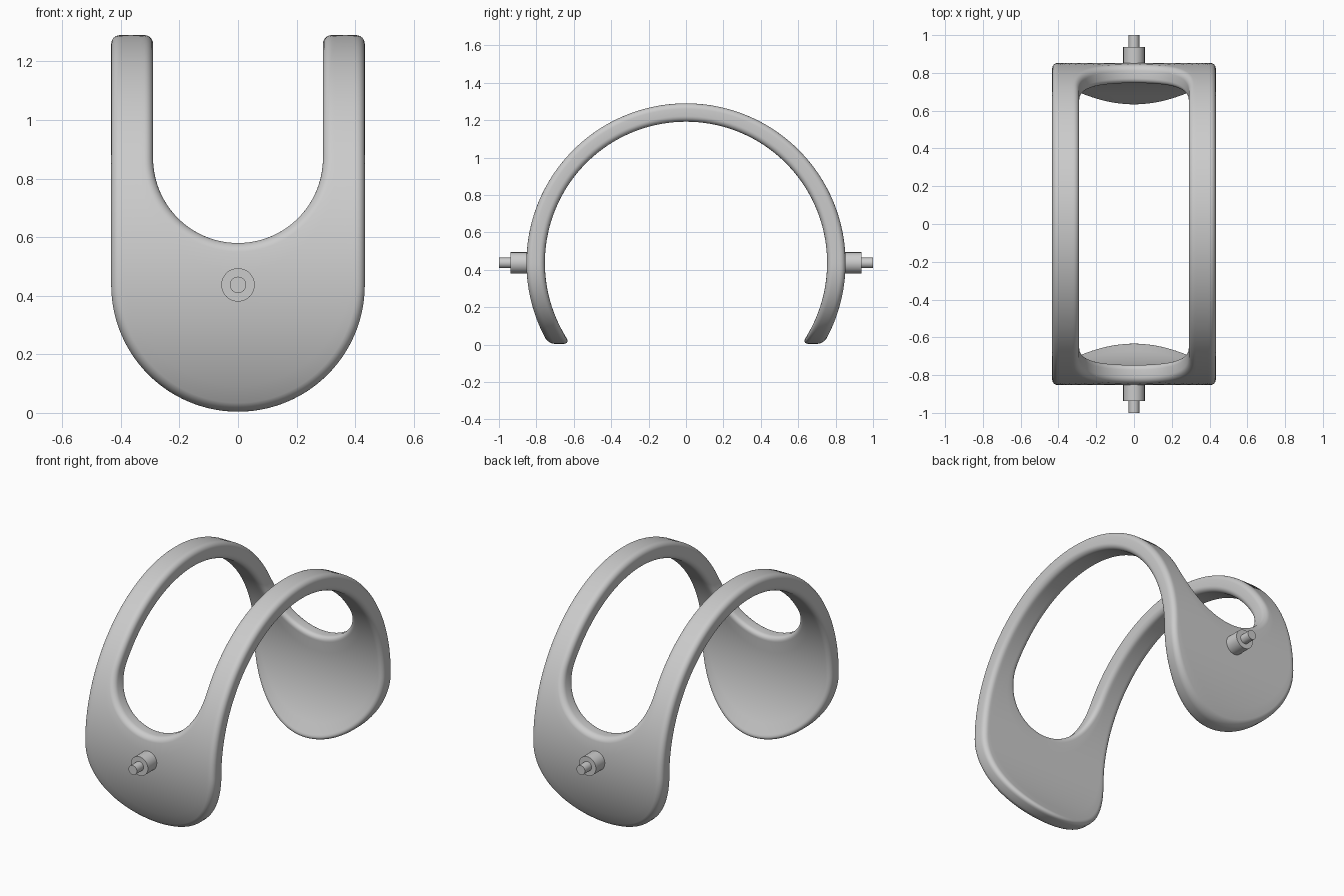
import bpy, bmesh
from math import sin, cos, asin, pi

cube = bpy.data.objects.get("Cube")
if cube:
    bpy.data.objects.remove(cube)

AXIS_Z = 0.437                  # height of the band's centre and of the pins
R_OUT, R_IN = 0.853, 0.755      # band radii
HALF_W, HOLE_W = 0.433, 0.29    # half widths of the band and of its opening
HOLE_Z = 0.433                  # opening's arc centre above the axis
ROUND = 0.03                    # edge rounding
ARC, STRAIGHT, CORNER, ACROSS = 28, 36, 6, 8

grey = bpy.data.materials.new("plain grey")
grey.use_nodes = True
colour = (0.6, 0.6, 0.6, 1)
grey.diffuse_color = colour
grey.node_tree.nodes["Principled BSDF"].inputs["Base Color"].default_value = colour


def edge(w, i, inset, r):
    """x and angle on the outer (w=0) or opening (w=1) outline at radius r."""
    radius = HOLE_W + inset if w else HALF_W - inset
    centre = HOLE_Z if w else 0
    if i <= ARC:
        phi = pi / 2 * i / ARC
        return radius * sin(phi), asin((centre - radius * cos(phi)) / r)
    start = asin(centre / r)
    return radius, start + (pi / 2 - start) * (i - ARC) / STRAIGHT


def section():
    """Rounded cross-section as (blend, inset, radius), outside then inside."""
    corner = [(ROUND * (1 - cos(a)), ROUND * (1 - sin(a)))
              for a in (pi / 2 * k / CORNER for k in range(CORNER + 1))]
    half = [(0, d, e) for d, e in corner]
    half += [(k / ACROSS, ROUND, 0) for k in range(1, ACROSS)]
    half += [(1, d, e) for d, e in reversed(corner)]
    return ([(w, d, R_OUT - e) for w, d, e in half]
            + [(w, d, R_IN + e) for w, d, e in reversed(half)])


# Curved band: one quarter swept along the outline, mirrored twice
bm = bmesh.new()
rows = []
for i in range(ARC + STRAIGHT + 1):
    row = []
    for w, inset, r in section():
        x0, t0 = edge(0, i, inset, r)
        x1, t1 = edge(1, i, inset, r)
        x, t = x0 + (x1 - x0) * w, t0 + (t1 - t0) * w
        row.append(bm.verts.new((x, -r * cos(t), AXIS_Z + r * sin(t))))
    rows.append(row)
for a, b in zip(rows, rows[1:]):
    for j in range(len(a)):
        k = (j + 1) % len(a)
        bm.faces.new((a[j], b[j], b[k], a[k])).smooth = True
mesh = bpy.data.meshes.new("band")
bm.to_mesh(mesh)
bm.free()
mesh.materials.append(grey)
band = bpy.data.objects.new("curved_band", mesh)
bpy.context.collection.objects.link(band)
mirror = band.modifiers.new("mirror", 'MIRROR')
mirror.use_axis = (True, True, False)
mirror.merge_threshold = 0.0005


# Stepped pivot pins on the front and back
def pin(name, radius, y0, y1):
    bpy.ops.mesh.primitive_cylinder_add(
        vertices=48, radius=radius, depth=abs(y1 - y0),
        location=(0, (y0 + y1) / 2, AXIS_Z), rotation=(pi / 2, 0, 0))
    ob = bpy.context.object
    ob.name = name
    ob.data.materials.append(grey)
    bpy.ops.object.shade_smooth_by_angle(angle=pi / 6)


for side, s in (("front", -1), ("back", 1)):
    pin(side + "_pin_collar", 0.057, s * 0.82, s * 0.937)
    pin(side + "_pin_tip", 0.028, s * 0.92, s * 1.0)
